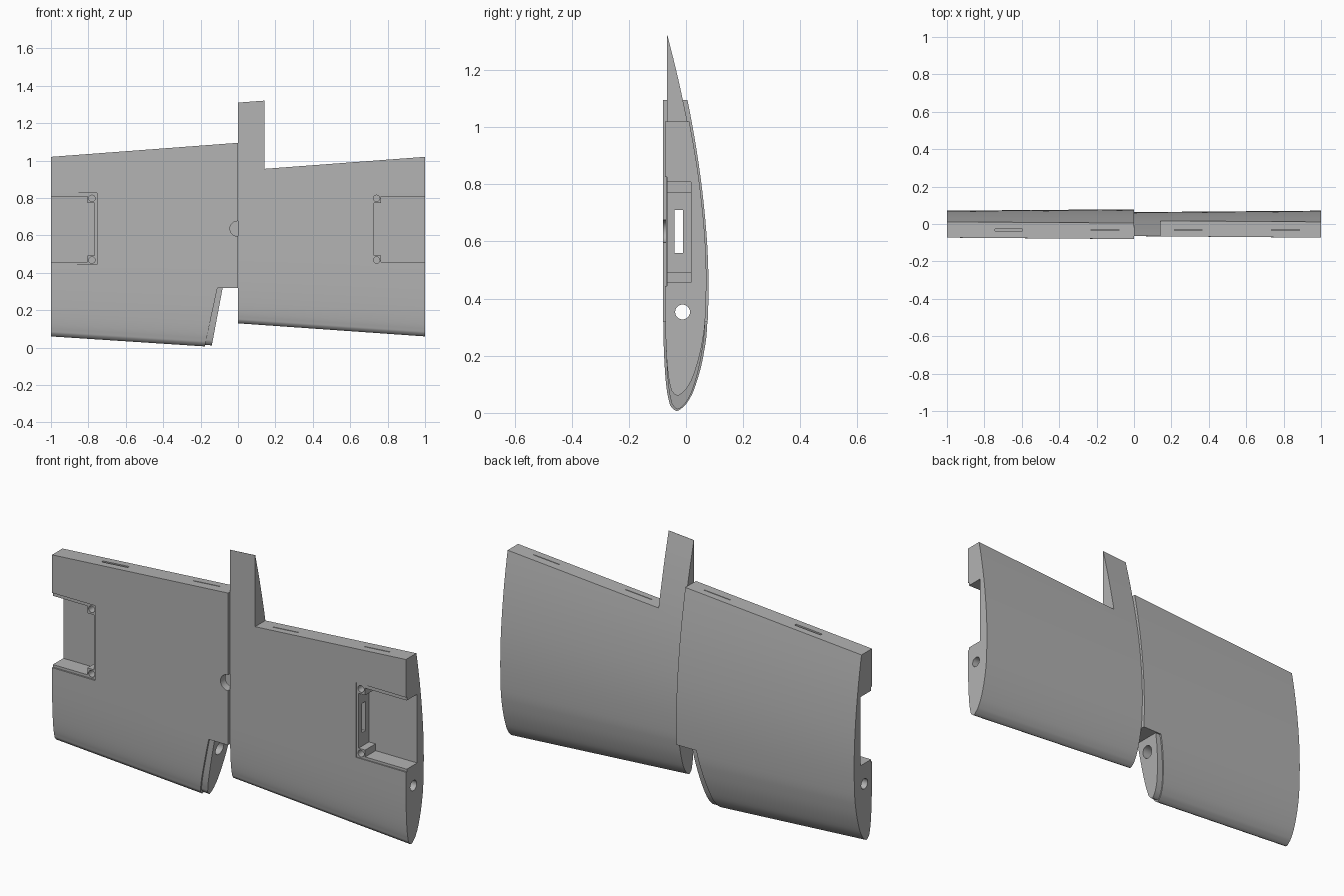
import bpy, bmesh, math
from mathutils import Matrix, Vector

if "Cube" in bpy.data.objects:
    bpy.data.objects.remove(bpy.data.objects["Cube"], do_unlink=True)

grey = bpy.data.materials.new("plain grey")
grey.use_nodes = True
grey.diffuse_color = (0.45, 0.45, 0.45, 1)
grey.node_tree.nodes["Principled BSDF"].inputs["Base Color"].default_value = grey.diffuse_color

# Airfoil in percent of chord, upper skin from tail to nose, then lower skin
UPPER = [(100, .12), (90, 2.8), (80, 5.2), (70, 7.35), (60, 9.15), (50, 10.5), (40, 11.4),
         (30, 11.7), (20, 11.36), (15, 10.7), (10, 9.6), (5, 7.9), (2.5, 6.5), (1.2, 5.4)]
LOWER = [(0, 3.5), (1.2, 1.93), (2.5, 1.47), (5, .93), (10, .42), (20, .03), (40, 0), (70, 0), (100, 0)]
THICK = 0.93
FLAP = 0.365


def smooth_path(pts, steps=3):
    """Catmull-Rom curve through the points."""
    p = [Vector(q) for q in pts]
    p = [p[0] * 2 - p[1]] + p + [p[-1] * 2 - p[-2]]
    out = []
    for a, b, c, d in zip(p, p[1:], p[2:], p[3:]):
        for i in range(steps):
            t = i / steps
            out.append((b * 2 + (c - a) * t + (a * 2 - b * 5 + c * 4 - d) * t * t
                        + (b * 3 - a - c * 3 + d) * t ** 3) / 2)
    return out + [p[-2]]


PROFILE = smooth_path(UPPER + LOWER)


def section(x, nose, tail, inset=0):
    c = tail - nose
    s = 1 - inset * 13
    pts = []
    for f, h in PROFILE:
        y = (h * THICK / 100 - 0.055) * c
        pts.append((x, y * s, nose + inset + f / 100 * c))
    return pts


def make(name, bm):
    bmesh.ops.recalc_face_normals(bm, faces=bm.faces[:])
    me = bpy.data.meshes.new(name)
    bm.to_mesh(me)
    bm.free()
    me.materials.append(grey)
    ob = bpy.data.objects.new(name, me)
    bpy.context.collection.objects.link(ob)
    return ob


def loft(name, first, last):
    bm = bmesh.new()
    a, b = [[bm.verts.new(p) for p in ring] for ring in (first, last)]
    n = len(a)
    for i in range(n):
        j = (i + 1) % n
        bm.faces.new((a[i], a[j], b[j], b[i]))
    bm.faces.new(a)
    bm.faces.new(b[::-1])
    return make(name, bm)


def prism(pts, y0, y1):
    """Outline in x and z, extruded along y."""
    bm = bmesh.new()
    face = bm.faces.new([bm.verts.new((x, y0, z)) for x, z in pts])
    ext = bmesh.ops.extrude_face_region(bm, geom=[face])["geom"]
    bmesh.ops.translate(bm, vec=(0, y1 - y0, 0), verts=[v for v in ext if isinstance(v, bmesh.types.BMVert)])
    return make("cutter", bm)


def box(x0, x1, y0, y1, z0, z1):
    return prism([(x0, z0), (x1, z0), (x1, z1), (x0, z1)], y0, y1)


def rod(centre, radius, length, axis):
    bm = bmesh.new()
    rot = Matrix.Rotation(math.pi / 2, 4, "Y" if axis == "X" else "X")
    bmesh.ops.create_cone(bm, cap_ends=True, segments=32, radius1=radius, radius2=radius,
                          depth=length, matrix=Matrix.Translation(centre) @ rot)
    return make("cutter", bm)


def boolean(ob, cutter, op="DIFFERENCE"):
    mod = ob.modifiers.new("cut", "BOOLEAN")
    mod.operation, mod.solver, mod.object = op, "EXACT", cutter
    bpy.context.view_layer.objects.active = ob
    bpy.ops.object.modifier_apply(modifier=mod.name)
    bpy.data.objects.remove(cutter, do_unlink=True)


# Wing panels, tapering in opposite steps from the middle
inner = loft("inner_wing_panel", section(-1, .06, 1.385), section(0, -.005, 1.46))
outer = loft("outer_wing_panel", section(0, .13, 1.31), section(1, .06, 1.385))

# Blunt rear edges, leaving the full-length tab beside the joint
boolean(inner, prism([(-1.1, 1.385 - FLAP - .0075), (.1, 1.46 - FLAP + .0075), (.1, 2), (-1.1, 2)], -1, 1))
boolean(outer, prism([(.143, 1.321 - FLAP), (1.1, 1.3925 - FLAP), (1.1, 2), (.143, 2)], -1, 1))

# Slanted nose notch at the joint, with a recessed rib
boolean(inner, prism([(-.11, .318), (-.183, -.02), (.1, -.02), (.1, .318)], -1, 1))
rib = loft("notch_rib", section(-.3, .0145, 1.4375, .008), section(0, -.005, 1.46, .008))
boolean(rib, prism([(-.125, .325), (-.081, .325), (-.146, -.02), (-.2, -.02)], -1, 1), "INTERSECT")
for part in (inner, rib):
    boolean(part, rod((-.15, -.012, .25), .032, .24, "X"))

# Equipment bays open at the tips, with lid recess and screw posts
for part, side, edge in ((inner, -1, .755), (outer, 1, .715)):
    def bay(x0, y1, z0, z1):
        a, b = sorted((side * x0, side * 1.1))
        boolean(part, box(a, b, -.2, y1, z0, z1))
    bay(edge, -.066, .444, .826)
    bay(edge + .013, .0175, .492, .772)
    bay(edge + .05, .018, .457, .808)
    for z in (.468, .798):
        boolean(part, rod((side * (edge + .026), -.06, z), .017, .1, "Y"))

# Spar hole and cable slot through both panels
for part in (inner, outer):
    boolean(part, rod((0, -.012, .353), .026, 2.4, "X"))
    boolean(part, box(-1.1, 1.1, -.04, -.01, .56, .71))

# Cable outlet beside the joint
boolean(inner, rod((-.003, -.07, .636), .04, .08, "Y"))

# Hinge slots in the rear edges
for part, x, half in ((inner, -.67, .006), (inner, -.155, .002), (outer, .29, .002), (outer, .81, .002)):
    boolean(part, box(x - .074, x + .074, -.032 - half, -.032 + half, .9, 1.2))

for part in (inner, outer, rib):
    bpy.ops.object.select_all(action="DESELECT")
    part.select_set(True)
    bpy.context.view_layer.objects.active = part
    bpy.ops.object.shade_smooth_by_angle(angle=math.radians(30))
